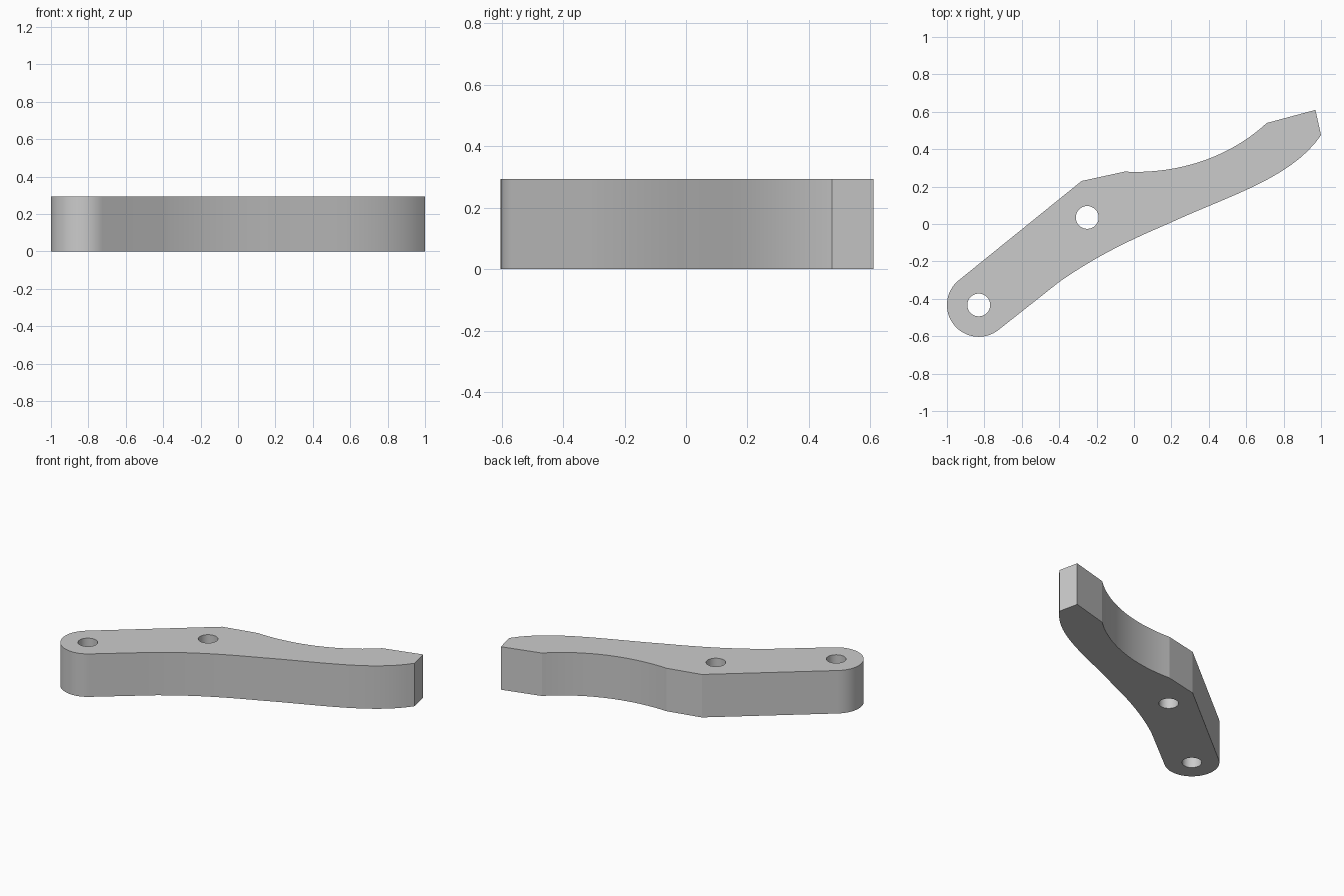
import bpy
import bmesh
from math import sin, cos, radians
from mathutils import Vector
from mathutils.geometry import interpolate_bezier

cube = bpy.data.objects.get("Cube")
if cube:
    bpy.data.objects.remove(cube, do_unlink=True)

HEIGHT = 0.293
PIVOT = (-0.83, -0.433)
MIDDLE_HOLE = (-0.25, 0.035)


def arc(centre, radius, start, end, steps):
    """Points on an arc, angles in degrees, end included."""
    angles = [radians(start + (end - start) * i / steps) for i in range(steps + 1)]
    return [(centre[0] + radius * cos(a), centre[1] + radius * sin(a)) for a in angles]


def bezier(a, b, c, d, steps=16):
    return [p[:2] for p in interpolate_bezier(*[Vector(p) for p in (a, b, c, d)], steps)]


# Lever outline, counterclockwise from the rounded pivot end
outline = arc(PIVOT, 0.17, 129, 309, 32)
lower = bezier((-0.4, -0.31), (-0.2, -0.17), (-0.02, -0.085), (0.18, 0))
outline += lower + bezier((0.18, 0), (0.5, 0.15), (0.84, 0.24), (1, 0.475))[1:]
outline += [(0.97, 0.61)]
outline += bezier((0.71, 0.54), (0.52, 0.365), (0.25, 0.265), (-0.05, 0.28), 20)
outline += [(-0.28, 0.23)]

# Two round through holes
holes = [arc(c, 0.061, 0, 360, 32)[:-1] for c in (PIVOT, MIDDLE_HOLE)]

# Fill the profile around the holes and extrude it upward
bm = bmesh.new()
for loop in [outline] + holes:
    verts = [bm.verts.new((x, y, 0)) for x, y in loop]
    for i, v in enumerate(verts):
        bm.edges.new((verts[i - 1], v))
bmesh.ops.triangle_fill(bm, use_beauty=True, use_dissolve=False, edges=bm.edges[:])
top = bmesh.ops.extrude_face_region(bm, geom=bm.faces[:], use_keep_orig=True)
top_verts = [g for g in top["geom"] if isinstance(g, bmesh.types.BMVert)]
bmesh.ops.translate(bm, verts=top_verts, vec=(0, 0, HEIGHT))
bmesh.ops.recalc_face_normals(bm, faces=bm.faces[:])

mesh = bpy.data.meshes.new("lever_arm")
bm.to_mesh(mesh)
bm.free()
lever = bpy.data.objects.new("lever_arm", mesh)
bpy.context.collection.objects.link(lever)

# Plain grey material
grey = bpy.data.materials.new("light_grey")
grey.use_nodes = True
colour = (0.6, 0.6, 0.6, 1)
grey.diffuse_color = colour
grey.node_tree.nodes["Principled BSDF"].inputs["Base Color"].default_value = colour
mesh.materials.append(grey)

# Smooth curved walls, sharp corners
bpy.ops.object.select_all(action="DESELECT")
lever.select_set(True)
bpy.context.view_layer.objects.active = lever
bpy.ops.object.shade_smooth_by_angle(angle=radians(12))
